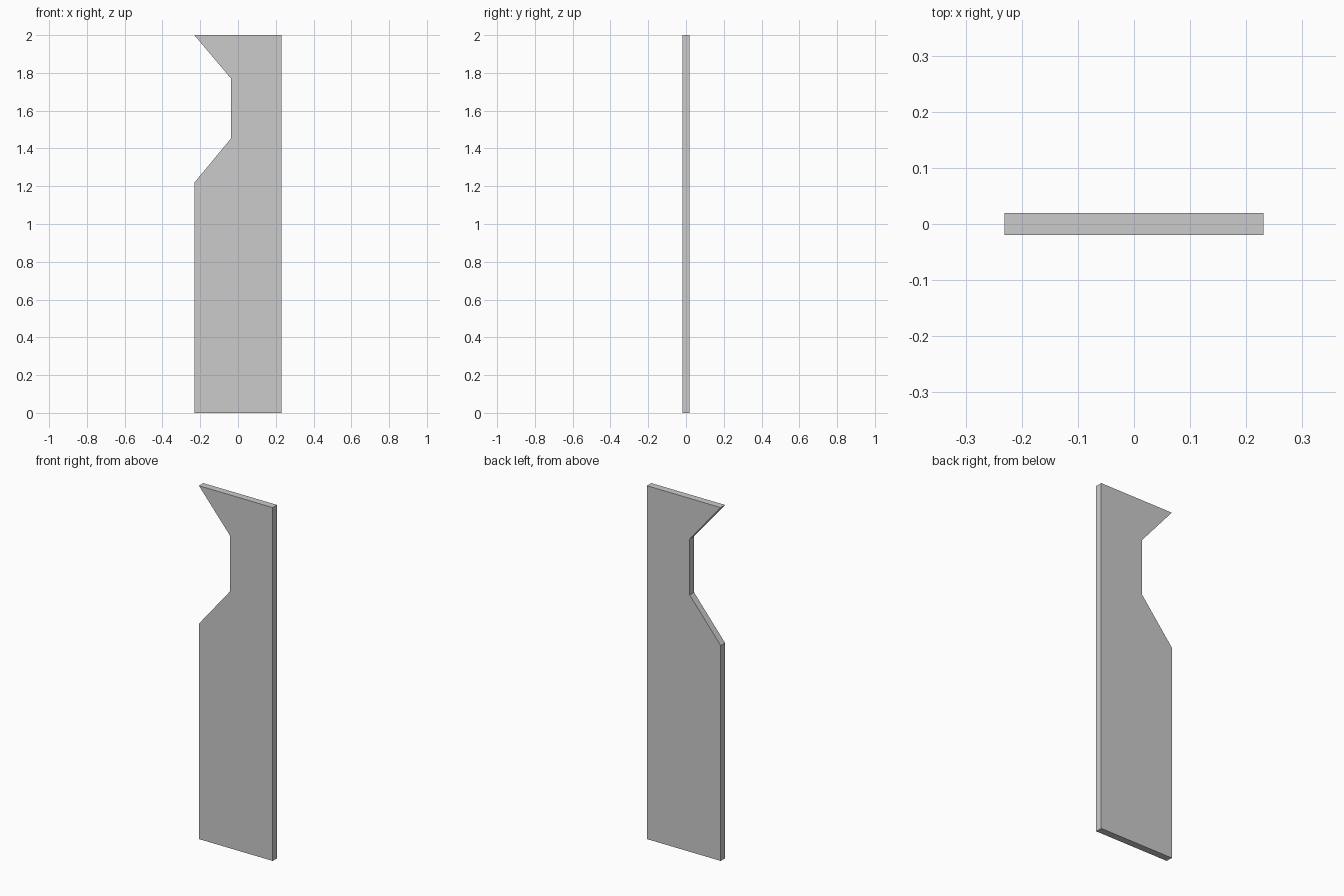
import bpy
import bmesh

if "Cube" in bpy.data.objects:
    bpy.data.objects.remove(bpy.data.objects["Cube"])

HALF_W, HALF_T, HEIGHT = 0.231, 0.0195, 2.0

# Front outline of the panel (x, z), with the bevelled notch on the left edge
outline = [
    (-HALF_W, 0.0), (HALF_W, 0.0), (HALF_W, HEIGHT), (-HALF_W, HEIGHT),
    (-0.037, 1.77), (-0.037, 1.453), (-HALF_W, 1.219),
]

# Extrude the outline through the panel thickness
bm = bmesh.new()
front = bm.faces.new([bm.verts.new((x, -HALF_T, z)) for x, z in outline])
extruded = bmesh.ops.extrude_face_region(bm, geom=[front], use_keep_orig=True)
back_verts = [g for g in extruded["geom"] if isinstance(g, bmesh.types.BMVert)]
bmesh.ops.translate(bm, verts=back_verts, vec=(0, 2 * HALF_T, 0))
bmesh.ops.recalc_face_normals(bm, faces=bm.faces[:])

# Notched panel object
mesh = bpy.data.meshes.new("notched_panel")
bm.to_mesh(mesh)
bm.free()
bpy.context.collection.objects.link(bpy.data.objects.new("notched_panel", mesh))
